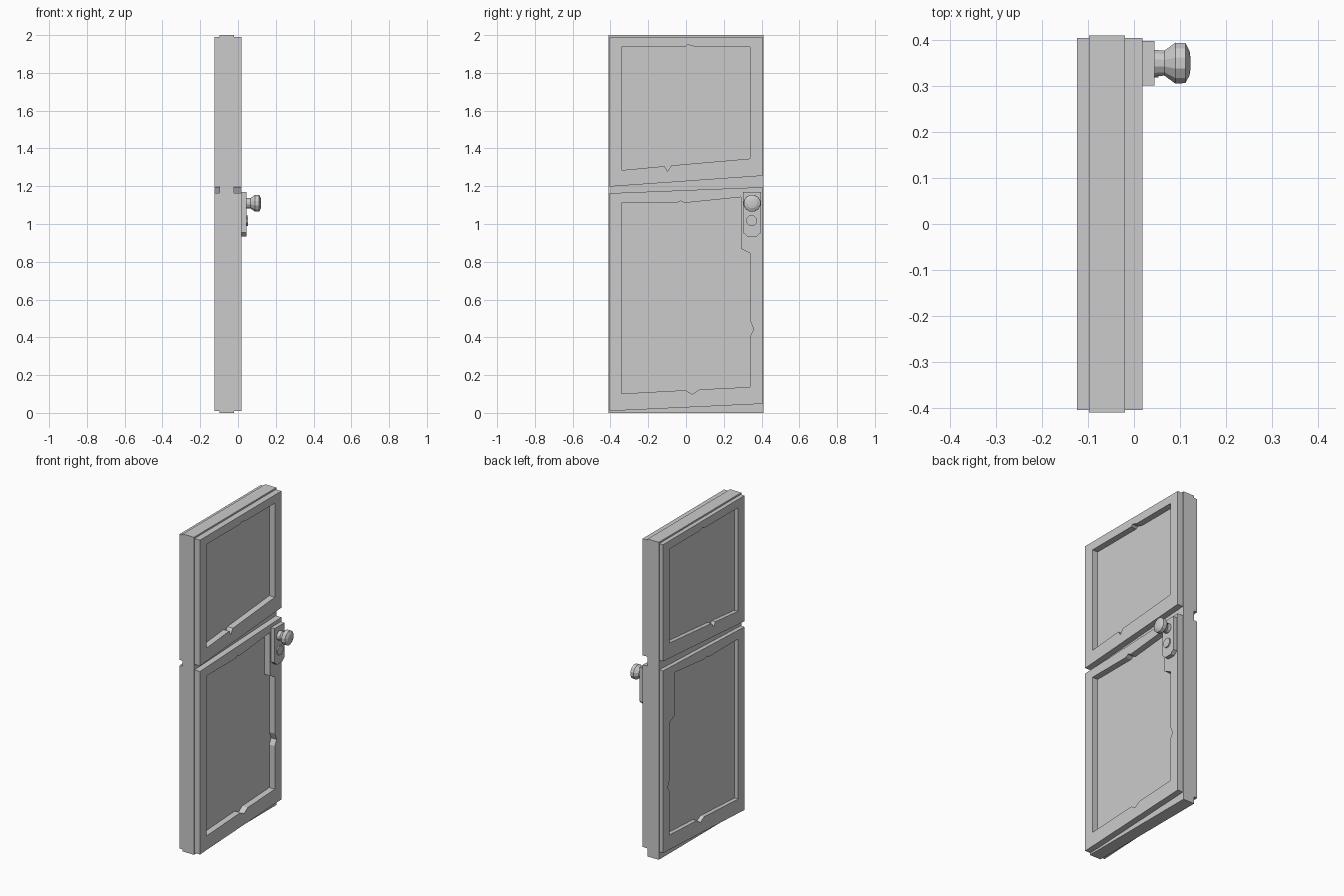
import bpy, bmesh, math
from mathutils import Matrix

if "Cube" in bpy.data.objects:
    bpy.data.objects.remove(bpy.data.objects["Cube"])

grey = bpy.data.materials.new("plain_grey")
grey.diffuse_color = (0.6, 0.6, 0.6, 1)
grey.use_nodes = True
grey.node_tree.nodes["Principled BSDF"].inputs["Base Color"].default_value = grey.diffuse_color

# Maps drawing axes (u, v, w) to world (y, z, x)
SIDEWAYS = Matrix(((0, 0, 1, 0), (1, 0, 0, 0), (0, 1, 0, 0), (0, 0, 0, 1)))


def slab(name, loops, x0, x1):
    """Solid of (y, z) outlines from x0 to x1; any second loop is a hole."""
    curve = bpy.data.curves.new(name, 'CURVE')
    curve.dimensions = '2D'
    curve.fill_mode = 'BOTH'
    curve.extrude = (x1 - x0) / 2
    for pts in loops:
        s = curve.splines.new('POLY')
        s.points.add(len(pts) - 1)
        for p, (y, z) in zip(s.points, pts):
            p.co = (y, z, 0, 1)
        s.use_cyclic_u = True
    tmp = bpy.data.objects.new(name + "_outline", curve)
    bpy.context.collection.objects.link(tmp)
    bpy.context.view_layer.update()
    mesh = bpy.data.meshes.new_from_object(
        tmp.evaluated_get(bpy.context.evaluated_depsgraph_get()))
    bpy.data.objects.remove(tmp)
    mesh.transform(Matrix.Translation(((x0 + x1) / 2, 0, 0)) @ SIDEWAYS)
    bm = bmesh.new()
    bm.from_mesh(mesh)
    bmesh.ops.remove_doubles(bm, verts=bm.verts, dist=1e-5)
    return finish(name, bm, mesh)


def finish(name, bm, mesh=None):
    mesh = mesh or bpy.data.meshes.new(name)
    bmesh.ops.recalc_face_normals(bm, faces=bm.faces)
    for f in bm.faces:
        f.smooth = False
        f.material_index = 0
    bm.to_mesh(mesh)
    bm.free()
    mesh.materials.clear()
    mesh.materials.append(grey)
    obj = bpy.data.objects.new(name, mesh)
    bpy.context.collection.objects.link(obj)
    return obj


def lathe(name, profile, y, z, sides):
    """Turn (x, radius) rings about an axis along x, capped at both ends."""
    bm = bmesh.new()
    rings = []
    for x, r in profile:
        angles = [2 * math.pi * (i + 0.5) / sides for i in range(sides)]
        rings.append([bm.verts.new((x, y + r * math.cos(a), z + r * math.sin(a)))
                      for a in angles])
    for a, b in zip(rings, rings[1:]):
        for i in range(sides):
            j = (i + 1) % sides
            bm.faces.new((a[i], a[j], b[j], b[i]))
    bm.faces.new(rings[0])
    bm.faces.new(rings[-1])
    return finish(name, bm)


# Door core, whose faces form the recessed panels
slab("door_core", [[(-.41, 0), (.41, 0), (.41, 2), (-.41, 2)]], -.098, -.02)

# Crooked frames with chipped inner edges, on both faces of the door
upper_outer = [(-.405, 1.198), (.405, 1.255), (.405, 1.99), (-.405, 1.99)]
upper_inner = [(-.342, 1.285), (-.114, 1.306), (-.098, 1.279), (-.077, 1.31),
               (.34, 1.346), (.34, 1.938), (.05, 1.938), (.01, 1.949),
               (-.005, 1.938), (-.342, 1.938)]
lower_outer = [(-.405, .01), (.405, .048), (.405, 1.195), (-.405, 1.163)]
lower_inner = [(-.342, .102), (-.003, .12), (.034, .099), (.07, .124),
               (.34, .137), (.34, .408), (.358, .443), (.34, .487),
               (.34, .845), (.29, .87), (.29, 1.142), (-.005, 1.112),
               (-.03, 1.122), (-.05, 1.11), (-.342, 1.11)]
for side, x0, x1 in (("outside", -.02, .0185), ("inside", -.124, -.098)):
    slab("upper_frame_" + side, [upper_outer, upper_inner], x0, x1)
    slab("lower_frame_" + side, [lower_outer, lower_inner], x0, x1)

# Lock plate with clipped lower corners, keyhole cover and turned knob
slab("lock_plate", [[(.301, .955), (.325, .933), (.373, .933), (.398, .955),
                     (.398, 1.17), (.301, 1.17)]], .0185, .045)
lathe("keyhole_cover", [(.044, .03), (.053, .03)], .347, 1.018, 8)
lathe("door_knob", [(.044, .03), (.066, .028), (.09, .046), (.112, .045),
                    (.121, .027), (.123, .012)], .35, 1.11, 12)
